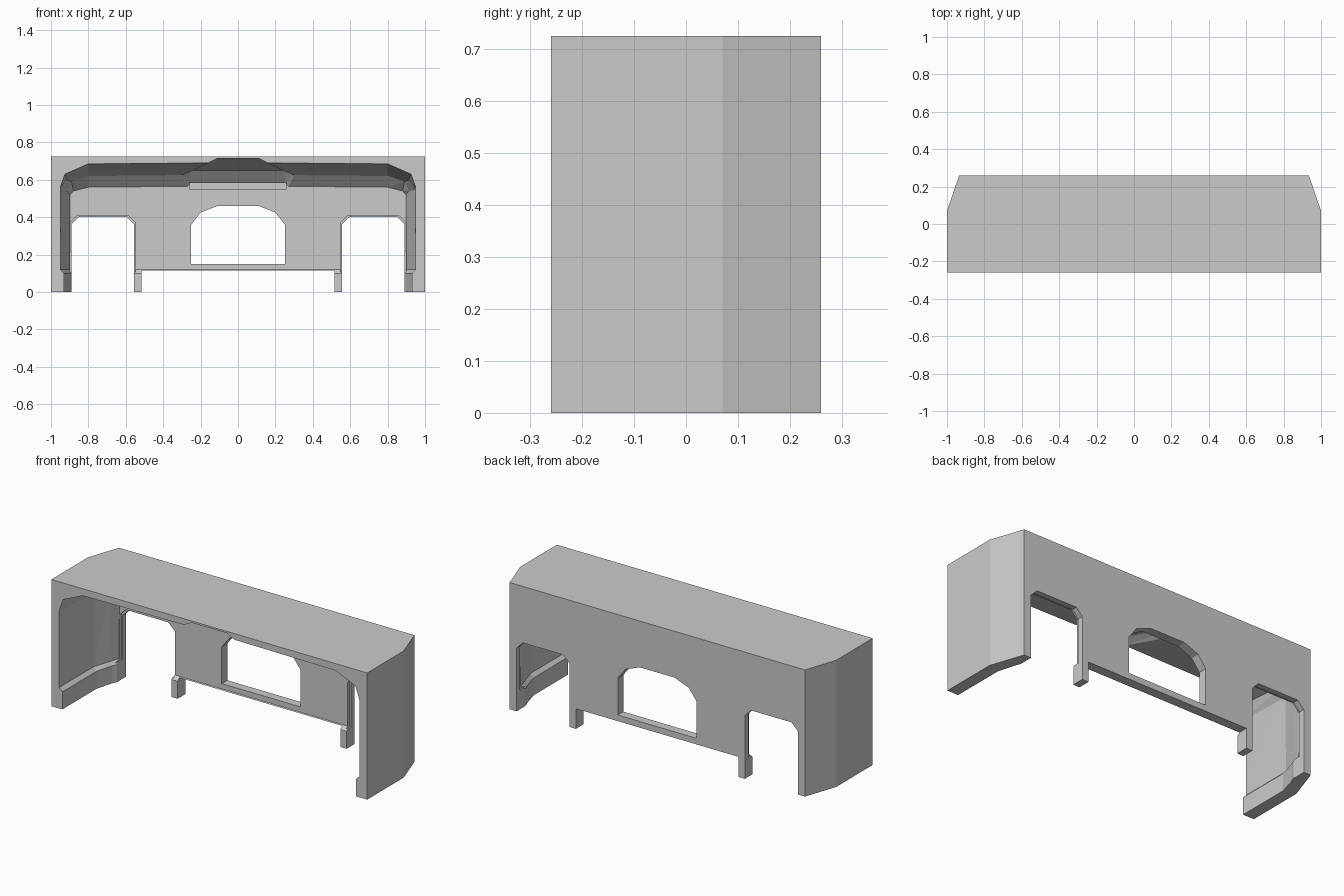
import bpy, bmesh

if "Cube" in bpy.data.objects:
    bpy.data.objects.remove(bpy.data.objects["Cube"])


def make_object(name, bm):
    bmesh.ops.recalc_face_normals(bm, faces=bm.faces)
    mesh = bpy.data.meshes.new(name)
    bm.to_mesh(mesh)
    bm.free()
    ob = bpy.data.objects.new(name, mesh)
    bpy.context.collection.objects.link(ob)
    return ob


def prism(name, pts, axis, lo, hi):
    """Extrude a flat outline along z (plan) or y (elevation)."""
    bm = bmesh.new()
    place = (lambda p, t: (p[0], p[1], t)) if axis == 'z' else (lambda p, t: (p[0], t, p[1]))
    a, b = ([bm.verts.new(place(p, t)) for p in pts] for t in (lo, hi))
    bm.faces.new(a)
    bm.faces.new(b)
    for i in range(len(pts)):
        j = (i + 1) % len(pts)
        bm.faces.new((a[i], a[j], b[j], b[i]))
    return make_object(name, bm)


def mirrored(pts):
    return pts + [(-x, y) for x, y in reversed(pts)]


def cut(target, cutter):
    cutter.hide_render = True
    mod = target.modifiers.new("cut", 'BOOLEAN')
    mod.operation, mod.solver, mod.object = 'DIFFERENCE', 'EXACT', cutter
    bpy.context.view_layer.objects.active = target
    bpy.ops.object.modifier_apply(modifier=mod.name)
    bpy.data.objects.remove(cutter)


# Outer block with chamfered rear corners
shell = prism("bay_shell", mirrored([(1, -.26), (1, .07), (.935, .26)]), 'z', 0, .725)

# Hollow interior: half sections (x, z) lofted front to back
sections = [
    (-.30, .95, .93, [(.95, .56), (.925, .63), (.8, .685), (.16, .69), (.11, .715)]),
    (-.26, .95, .93, [(.95, .56), (.925, .63), (.8, .685), (.16, .69), (.11, .715)]),
    (.05, .95, .93, [(.945, .545), (.915, .60), (.8, .642), (.25, .645), (.21, .67)]),
    (.15, .918, .902, [(.915, .54), (.89, .59), (.8, .62), (.30, .625), (.26, .65)]),
    (.21, .90, .885, [(.898, .52), (.88, .54), (.8, .56), (.27, .565), (.25, .585)]),
]
bm = bmesh.new()
rings = []
for k, (y, wall, base, roof) in enumerate(sections):
    half = [(base, -.1), (base, .10), (wall, .12)] + roof
    last = k == len(sections) - 1
    depth = [y - .02 if last and i < 2 else y for i in range(len(half))]
    right = [bm.verts.new((x, d, z)) for (x, z), d in zip(half, depth)]
    left = [bm.verts.new((-x, d, z)) for (x, z), d in zip(half, depth)]
    rings.append((right, left))
for (r0, l0), (r1, l1) in zip(rings, rings[1:]):
    loop0, loop1 = r0 + l0[::-1], r1 + l1[::-1]
    n = len(loop0)
    for i in range(n):
        j = (i + 1) % n
        bm.faces.new((loop0[i], loop0[j], loop1[j], loop1[i]))
for r, l in (rings[0], rings[-1]):
    for i in range(len(r) - 1):
        bm.faces.new((r[i], r[i + 1], l[i + 1], l[i]))
bmesh.ops.triangulate(bm, faces=bm.faces)
cut(shell, make_object("cavity", bm))

# Arched window, open strip below the sill, and slot under the roof
cut(shell, prism("window", mirrored([(.25, .15), (.25, .36), (.2, .425), (.11, .46)]), 'y', .0, .4))
cut(shell, prism("sill_gap", mirrored([(.515, -.1), (.515, .115)]), 'y', .0, .4))
cut(shell, prism("roof_slot", mirrored([(.26, .55), (.26, .585)]), 'y', .14, .23))


# Side doorways with a shallow stepped rim on the inside
def doorway(s, grow, bottom):
    a, b, t, c = .555 - grow, .89 - grow * -1, .402 + grow, .04
    pts = [(a, bottom), (b, bottom), (b, t - c), (b - c, t), (a + c, t), (a, t - c)]
    return [(s * x, z) for x, z in pts]


for s in (-1, 1):
    cut(shell, prism("doorway", doorway(s, 0, -.1), 'y', .14, .4))
    cut(shell, prism("doorway_rim", doorway(s, .008, .108), 'y', .17, .228))

# Merge coplanar faces for clean flat panels
bm = bmesh.new()
bm.from_mesh(shell.data)
bmesh.ops.remove_doubles(bm, verts=bm.verts, dist=.0002)
bmesh.ops.dissolve_limit(bm, angle_limit=.01, verts=bm.verts, edges=bm.edges)
bm.to_mesh(shell.data)
bm.free()
